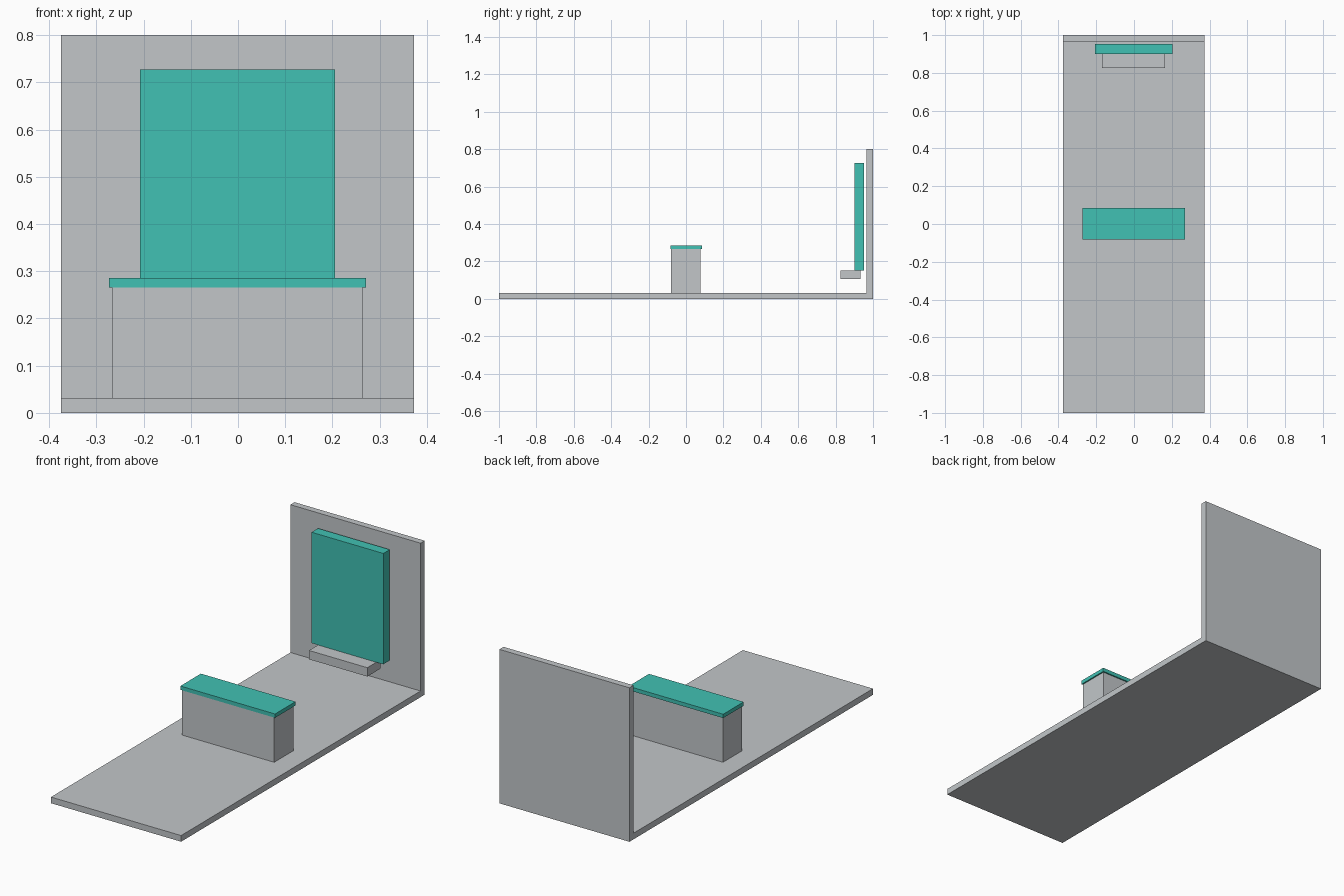
import bpy
import bmesh

if "Cube" in bpy.data.objects:
    bpy.data.objects.remove(bpy.data.objects["Cube"])


def material(name, rgb):
    m = bpy.data.materials.new(name)
    m.diffuse_color = (*rgb, 1.0)
    m.use_nodes = True
    m.node_tree.nodes["Principled BSDF"].inputs["Base Color"].default_value = m.diffuse_color
    return m


GREY = material("light_grey", (0.54, 0.565, 0.584))
TEAL = material("teal", (0.053, 0.533, 0.451))


def prism(name, profile, x0, x1, mat):
    """Extrude a (y, z) profile along x from x0 to x1."""
    bm = bmesh.new()
    face = bm.faces.new([bm.verts.new((x0, y, z)) for y, z in profile])
    ext = bmesh.ops.extrude_face_region(bm, geom=[face])
    moved = [v for v in ext["geom"] if isinstance(v, bmesh.types.BMVert)]
    bmesh.ops.translate(bm, verts=moved, vec=(x1 - x0, 0, 0))
    bmesh.ops.recalc_face_normals(bm, faces=bm.faces)
    mesh = bpy.data.meshes.new(name)
    bm.to_mesh(mesh)
    bm.free()
    mesh.materials.append(mat)
    obj = bpy.data.objects.new(name, mesh)
    bpy.context.collection.objects.link(obj)
    return obj


def box(name, x, y, z, mat):
    """Box from its (min, max) range on each axis."""
    profile = [(y[0], z[0]), (y[1], z[0]), (y[1], z[1]), (y[0], z[1])]
    return prism(name, profile, x[0], x[1], mat)


# Floor slab and back wall as one L-shaped piece
prism("floor_and_wall",
      [(-1, 0), (1, 0), (1, 0.8), (0.966, 0.8), (0.966, 0.032), (-1, 0.032)],
      -0.375, 0.373, GREY)

# Counter with an overhanging top
box("counter_body", (-0.267, 0.264), (-0.08, 0.078), (0.032, 0.266), GREY)
box("counter_top", (-0.273, 0.271), (-0.083, 0.085), (0.266, 0.286), TEAL)

# Upright panel resting on a small ledge in front of the wall
box("panel", (-0.207, 0.205), (0.9, 0.953), (0.151, 0.727), TEAL)
box("ledge", (-0.17, 0.165), (0.826, 0.934), (0.105, 0.151), GREY)
